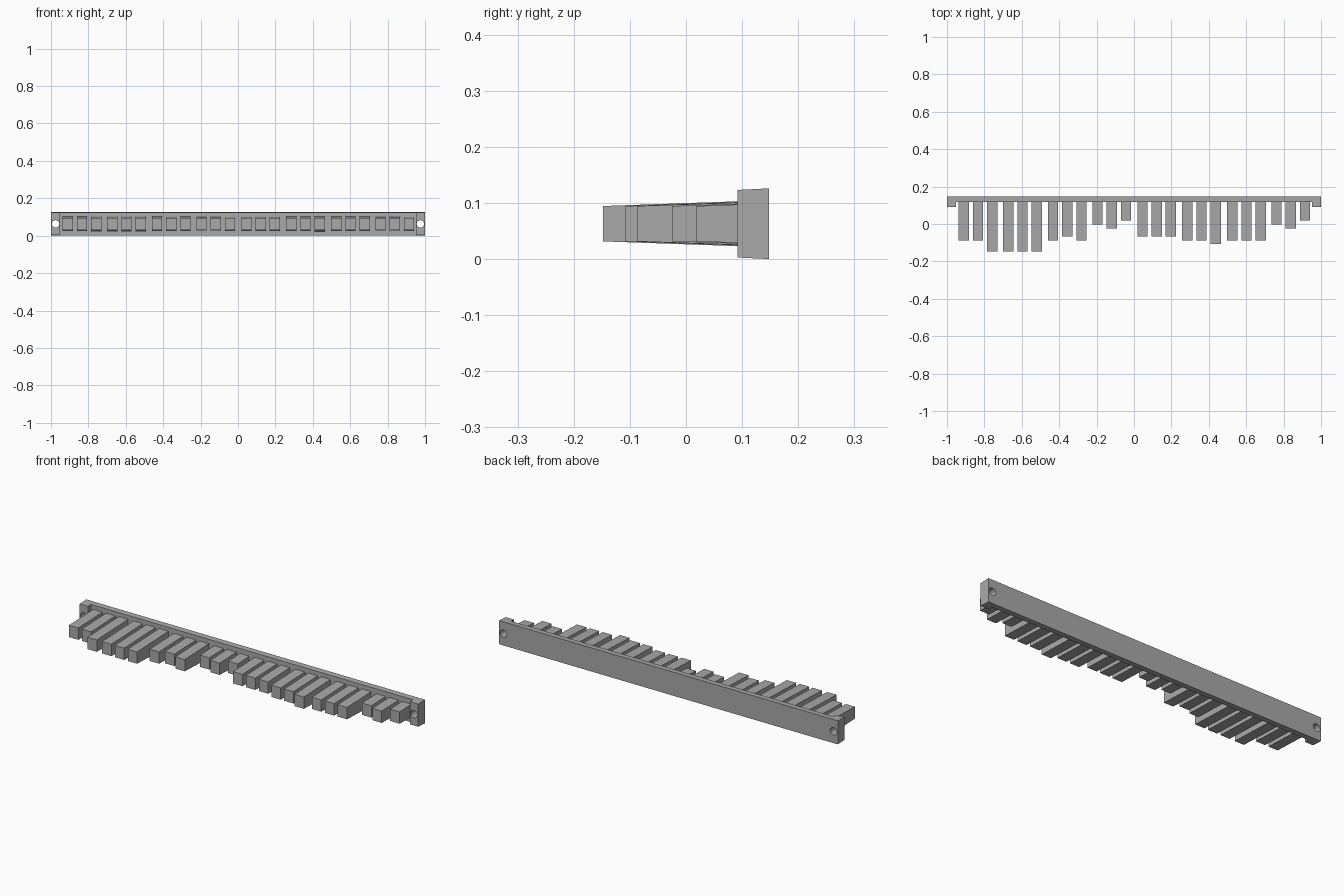
import bpy
import bmesh
import math

cube = bpy.data.objects.get("Cube")
if cube:
    bpy.data.objects.remove(cube, do_unlink=True)

grey = bpy.data.materials.new("plain grey")
grey.use_nodes = True
colour = (0.4, 0.4, 0.4, 1)
grey.diffuse_color = colour
grey.node_tree.nodes["Principled BSDF"].inputs["Base Color"].default_value = colour

MID_Z = 0.063
BACK_Y, BAR_Y, LUG_Y = 0.148, 0.117, 0.092


def drafted_prism(name, outline, half_height):
    """Closed slab over an xy outline whose half height depends on y."""
    bm = bmesh.new()
    rings = [[bm.verts.new((x, y, MID_Z + side * half_height(y))) for x, y in outline]
             for side in (-1, 1)]
    bottom, top = rings
    bm.faces.new(bottom)
    bm.faces.new(top)
    for i in range(len(outline)):
        j = (i + 1) % len(outline)
        bm.faces.new((bottom[i], bottom[j], top[j], top[i]))
    bmesh.ops.recalc_face_normals(bm, faces=bm.faces)
    mesh = bpy.data.meshes.new(name)
    bm.to_mesh(mesh)
    bm.free()
    mesh.materials.append(grey)
    obj = bpy.data.objects.new(name, mesh)
    bpy.context.collection.objects.link(obj)
    return obj


# Back bar with a mounting lug at each end
half = [(1, BACK_Y), (1, LUG_Y), (0.951, LUG_Y), (0.951, BAR_Y)]
outline = half + [(-x, y) for x, y in reversed(half)]
bar = drafted_prism("back_bar", outline, lambda y: 0.063 - 0.05 * (BACK_Y - y))

# Screw holes through the lugs
for side, label in ((-1, "right"), (1, "left")):
    bpy.ops.mesh.primitive_cylinder_add(vertices=16, radius=0.02, depth=0.2,
                                        location=(side * 0.975, 0.12, MID_Z),
                                        rotation=(math.pi / 2, 0, 0))
    cutter = bpy.context.object
    cutter.name = label + "_hole_cutter"
    cutter.data.materials.append(grey)
    cutter.hide_render = True
    cutter.hide_set(True)
    cut = bar.modifiers.new(label + "_hole", "BOOLEAN")
    cut.object = cutter
    cut.solver = "EXACT"

# Teeth in groups of three: middle tooth x, then the three tip depths
groups = [
    (-0.834, (-0.087, -0.087, -0.148)),
    (-0.596, (-0.148, -0.148, -0.148)),
    (-0.357, (-0.087, -0.066, -0.087)),
    (-0.119, (-0.003, -0.024, 0.018)),
    (0.121, (-0.066, -0.066, -0.066)),
    (0.361, (-0.087, -0.087, -0.108)),
    (0.601, (-0.087, -0.087, -0.087)),
    (0.838, (-0.003, -0.024, 0.018)),
]
PITCH, HALF_WIDTH = 0.076, 0.0275
number = 0
for middle, tips in groups:
    for step, tip in zip((-1, 0, 1), tips):
        number += 1
        x = middle + step * PITCH
        corners = [(x - HALF_WIDTH, tip), (x + HALF_WIDTH, tip),
                   (x + HALF_WIDTH, BAR_Y + 0.002), (x - HALF_WIDTH, BAR_Y + 0.002)]
        drafted_prism(f"tooth_{number}", corners,
                      lambda y: 0.0315 + 0.035 * (y - tip))
